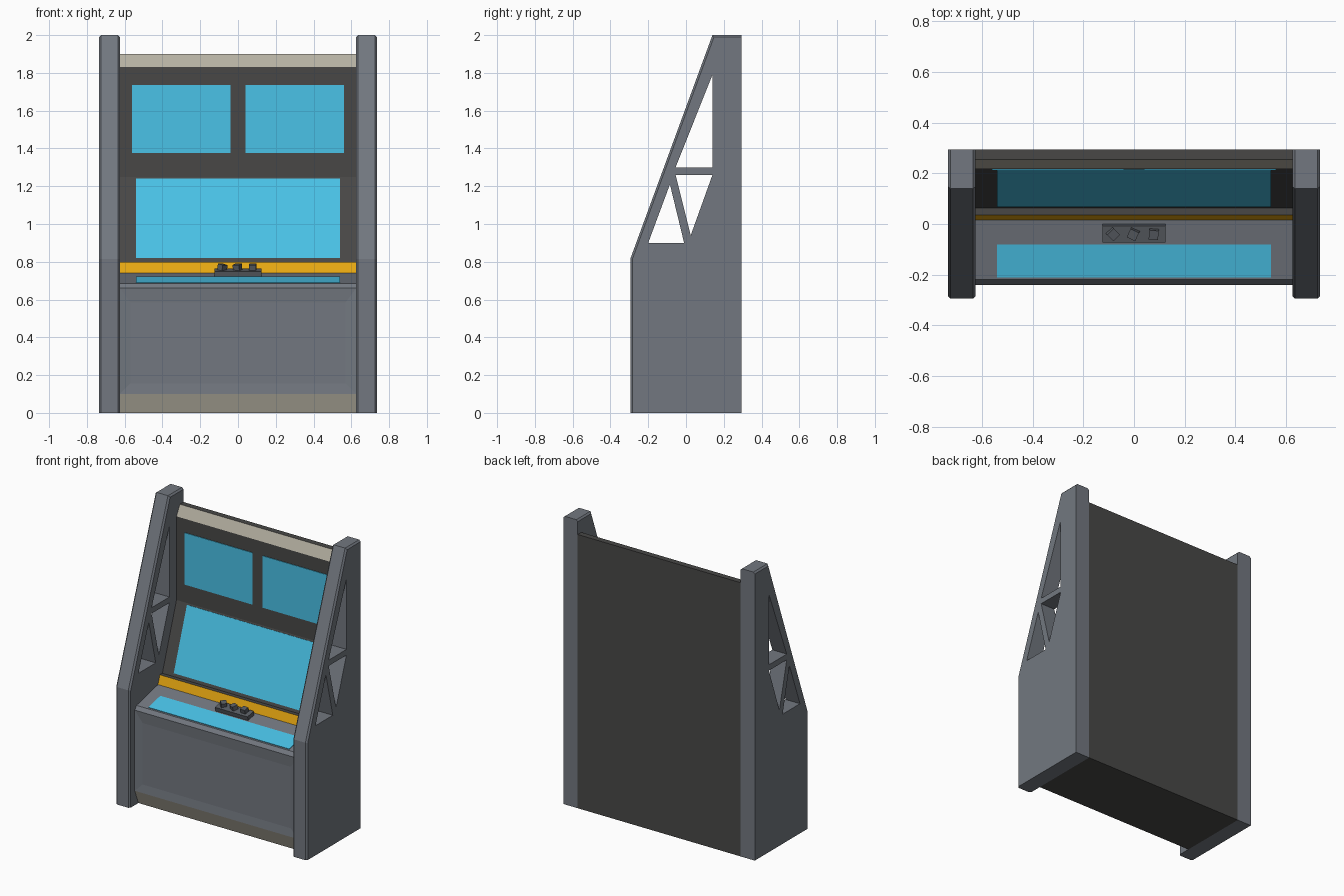
import bpy, bmesh, math
from mathutils import Vector

cube = bpy.data.objects.get("Cube")
if cube:
    bpy.data.objects.remove(cube, do_unlink=True)


def material(name, rgb):
    m = bpy.data.materials.new(name)
    m.use_nodes = True
    m.diffuse_color = (*rgb, 1)
    m.node_tree.nodes["Principled BSDF"].inputs["Base Color"].default_value = (*rgb, 1)
    return m


GREY = material("slate grey", (0.17, 0.187, 0.215))
DARK = material("charcoal", (0.065, 0.064, 0.062))
CREAM = material("cream", (0.46, 0.435, 0.36))
ORANGE = material("amber", (0.80, 0.39, 0.006))
BLUE = material("screen blue", (0.07, 0.56, 0.83))
STEEL = material("control grey", (0.10, 0.11, 0.125))


def extrude_profile(points, x0, x1):
    """Prism from a (y, z) outline; the side faces follow the outline order."""
    bm = bmesh.new()
    a = [bm.verts.new((x0, y, z)) for y, z in points]
    b = [bm.verts.new((x1, y, z)) for y, z in points]
    n = len(points)
    sides = [bm.faces.new((a[i], a[(i + 1) % n], b[(i + 1) % n], b[i])) for i in range(n)]
    bm.faces.new(a)
    bm.faces.new(b)
    bmesh.ops.recalc_face_normals(bm, faces=bm.faces[:])
    return bm, sides


def finish(bm, name, mats):
    me = bpy.data.meshes.new(name)
    bm.to_mesh(me)
    bm.free()
    for m in mats:
        me.materials.append(m)
    ob = bpy.data.objects.new(name, me)
    bpy.context.collection.objects.link(ob)
    return ob


def plate(name, mat, x0, x1, low, high, thick=0.004):
    """Thin plate lying on the slope from low to high, facing the front."""
    low, high = Vector(low), Vector(high)
    d = (high - low).normalized()
    out = Vector((-d.y, d.x)) * thick
    bm, _ = extrude_profile([low, high, high + out, low + out], x0, x1)
    return finish(bm, name, [mat])


# Cabinet body: one outline, each strip with its own colour
IN, OUT = 0.625, 0.735
strips = [
    ((-0.20, 0.0), CREAM),     # kick strip
    ((-0.24, 0.10), GREY),     # front panel
    ((-0.24, 0.66), GREY),     # lip
    ((-0.22, 0.685), GREY),    # deck
    ((0.015, 0.74), ORANGE),   # accent strip
    ((0.035, 0.80), DARK),     # ledge
    ((0.063, 0.80), DARK),     # sloped screen wall
    ((0.218, 1.25), DARK),     # upper wall
    ((0.218, 1.83), CREAM),    # top strip
    ((0.255, 1.90), DARK),     # roof
    ((0.295, 1.90), DARK),     # back
    ((0.295, 0.0), DARK),      # floor
]
body_mats = [DARK, GREY, CREAM, ORANGE]
bm, faces = extrude_profile([p for p, _ in strips], -IN, IN)
for f, (_, mat) in zip(faces, strips):
    f.material_index = body_mats.index(mat)

# Recessed rectangle in the front panel
front = faces[1]
bmesh.ops.inset_individual(bm, faces=[front], thickness=0.08, depth=-0.006)
for v in front.verts:
    if v.co.z > 0.4:
        v.co.z -= 0.02
finish(bm, "cabinet_body", body_mats)

# Screens
plate("main_screen", BLUE, -0.54, 0.54, (0.070, 0.82), (0.2146, 1.24))
for side, x in (("right", -0.30), ("left", 0.30)):
    plate("upper_screen_" + side, BLUE, x - 0.26, x + 0.26, (0.218, 1.375), (0.218, 1.735))
plate("deck_screen", BLUE, -0.54, 0.54, (-0.21, 0.6873), (-0.08, 0.7178))

# Side panels with chamfered front and top edges and triangular cut-outs
outline = [(-0.295, 0), (-0.295, 0.815), (0.14, 2.0), (0.295, 2.0), (0.295, 0)]
holes = [
    [(0.14, 1.79), (0.14, 1.30), (-0.055, 1.30)],
    [(-0.055, 1.26), (0.14, 1.26), (0.025, 0.94)],
    [(-0.085, 1.21), (-0.20, 0.90), (-0.01, 0.90)],
]
for side, x0, x1 in (("right", -OUT, -IN), ("left", IN, OUT)):
    bm, faces = extrude_profile(outline, x0, x1)
    rim = {e for f in faces[:3] for e in f.edges
           if abs(e.verts[0].co.x - e.verts[1].co.x) < 1e-5}
    bmesh.ops.bevel(bm, geom=list(rim), offset=0.011, segments=1, affect='EDGES')
    panel = finish(bm, "side_panel_" + side, [GREY])
    for tri in holes:
        bm, _ = extrude_profile(tri, x0 - 0.1, x1 + 0.1)
        cutter = finish(bm, "cutter", [GREY])
        cutter.hide_render = True
        mod = panel.modifiers.new("cutout", 'BOOLEAN')
        mod.operation = 'DIFFERENCE'
        mod.solver = 'EXACT'
        mod.object = cutter
        bpy.context.view_layer.objects.active = panel
        bpy.ops.object.modifier_apply(modifier=mod.name)
        bpy.data.objects.remove(cutter, do_unlink=True)


# Control box and its three turned buttons, tilted with the deck
def box(name, mat, loc, size, turn=0.0):
    bm = bmesh.new()
    bmesh.ops.create_cube(bm, size=1)
    bmesh.ops.scale(bm, vec=size, verts=bm.verts[:])
    ob = finish(bm, name, [mat])
    ob.location = loc
    ob.rotation_euler = (math.atan2(0.055, 0.235), 0, turn)
    return ob


box("control_box", STEEL, (0, -0.037, 0.742), (0.25, 0.068, 0.032))
for i, (x, turn) in enumerate(((-0.083, 45), (-0.003, -25), (0.078, -5))):
    box(f"button_{i + 1}", STEEL, (x, -0.04, 0.77), (0.037, 0.037, 0.034), math.radians(turn))
